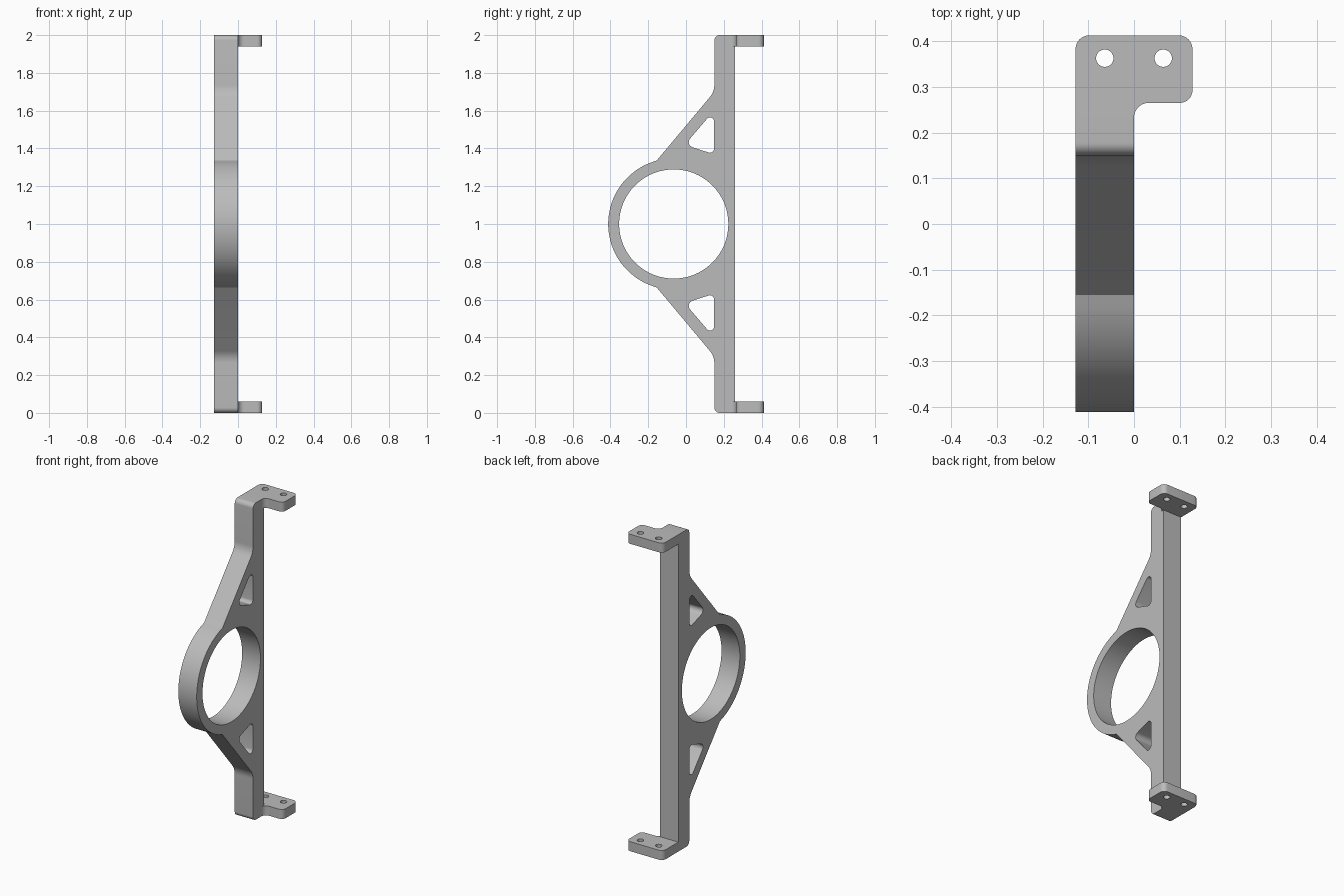
import bpy, bmesh, math
from mathutils import Vector, Matrix

if "Cube" in bpy.data.objects:
    bpy.data.objects.remove(bpy.data.objects["Cube"])

metal = bpy.data.materials.new("grey metal")
metal.use_nodes = True
metal.diffuse_color = (0.5, 0.5, 0.5, 1)
metal.node_tree.nodes["Principled BSDF"].inputs["Base Color"].default_value = (0.5, 0.5, 0.5, 1)


def arc(center, radius, start, end, steps):
    return [Vector((center[0] + radius * math.cos(start + (end - start) * i / steps),
                    center[1] + radius * math.sin(start + (end - start) * i / steps)))
            for i in range(steps + 1)]


def circle(center, radius, steps):
    return arc(center, radius, 0, math.tau, steps)[:-1]


def rounded(corners, steps=8):
    """Outline from (u, v, radius) corners, each replaced by a tangent arc."""
    out = []
    for i, (u, v, r) in enumerate(corners):
        p = Vector((u, v))
        if r == 0:
            out.append(p)
            continue
        a = (Vector(corners[i - 1][:2]) - p).normalized()
        b = (Vector(corners[(i + 1) % len(corners)][:2]) - p).normalized()
        half = a.angle(b) / 2
        c = p + (a + b).normalized() * r / math.sin(half)
        s = p + a * r / math.tan(half) - c
        e = p + b * r / math.tan(half) - c
        turn = math.atan2(s.x * e.y - s.y * e.x, s.dot(e))
        first = math.atan2(s.y, s.x)
        out += arc(c, r, first, first + turn, steps)
    return out


def plate(name, loops, depth, matrix):
    """Fill the first loop, leave the others as holes, and give it thickness."""
    curve = bpy.data.curves.new(name, "CURVE")
    curve.dimensions = "2D"
    curve.fill_mode = "BOTH"
    curve.extrude = depth / 2
    for loop in loops:
        spline = curve.splines.new("POLY")
        spline.points.add(len(loop) - 1)
        for point, co in zip(spline.points, loop):
            point.co = (co.x, co.y, 0, 1)
        spline.use_cyclic_u = True
    helper = bpy.data.objects.new(name + " outline", curve)
    bpy.context.collection.objects.link(helper)
    bpy.context.view_layer.update()
    evaluated = helper.evaluated_get(bpy.context.evaluated_depsgraph_get())
    mesh = bpy.data.meshes.new_from_object(evaluated)
    bpy.data.objects.remove(helper)
    bm = bmesh.new()
    bm.from_mesh(mesh)
    bmesh.ops.remove_doubles(bm, verts=bm.verts, dist=0.0001)
    bm.transform(matrix)
    bmesh.ops.recalc_face_normals(bm, faces=bm.faces)
    bm.to_mesh(mesh)
    bm.free()
    mesh.name = name
    mesh.materials.clear()
    mesh.materials.append(metal)
    obj = bpy.data.objects.new(name, mesh)
    bpy.context.collection.objects.link(obj)
    bpy.ops.object.select_all(action="DESELECT")
    obj.select_set(True)
    bpy.context.view_layer.objects.active = obj
    bpy.ops.object.shade_smooth_by_angle(angle=math.radians(30))
    return obj


def flip(loop):
    return [Vector((p.x, 2 - p.y)) for p in reversed(loop)]


# Bracket body: upright bar, gussets and ring in one side profile (y, z)
hub = (-0.065, 1.0)
bar_back, bar_front = 0.26, 0.15
joint = math.atan2(0.335, -0.09)
upper = rounded([(bar_back, 1, 0), (bar_back, 2, 0), (bar_front, 2, 0.028),
                 (bar_front, 1.7, 0.1), (-0.155, 1.336, 0)])[1:]
ring = arc(hub, 0.347, joint, math.tau - joint, 64)[1:-1]
profile = upper + ring + flip(upper)
window = rounded([(0.148, 1.6, 0.021), (-0.006, 1.42, 0.028), (0.148, 1.369, 0.021)])
width = 0.128
side_on = Matrix(((0, 0, 1, -width / 2), (1, 0, 0, 0), (0, 1, 0, 0), (0, 0, 0, 1)))
plate("bracket_body", [profile, circle(hub, 0.289, 96), window, flip(window)], width, side_on)

# Mounting feet at both ends, each with two screw holes
foot = rounded([(-width, bar_back, 0), (-width, 0.413, 0.03), (width, 0.413, 0.03),
                (width, 0.265, 0.028), (0, 0.265, 0.032), (0, 0.225, 0),
                (-0.01, 0.225, 0), (-0.01, bar_back, 0)])
holes = [circle((x, 0.363), 0.019, 32) for x in (-0.064, 0.064)]
thick = 0.06
for name, z in (("lower_foot", thick / 2), ("upper_foot", 2 - thick / 2)):
    plate(name, [foot] + holes, thick, Matrix.Translation((0, 0, z)))
